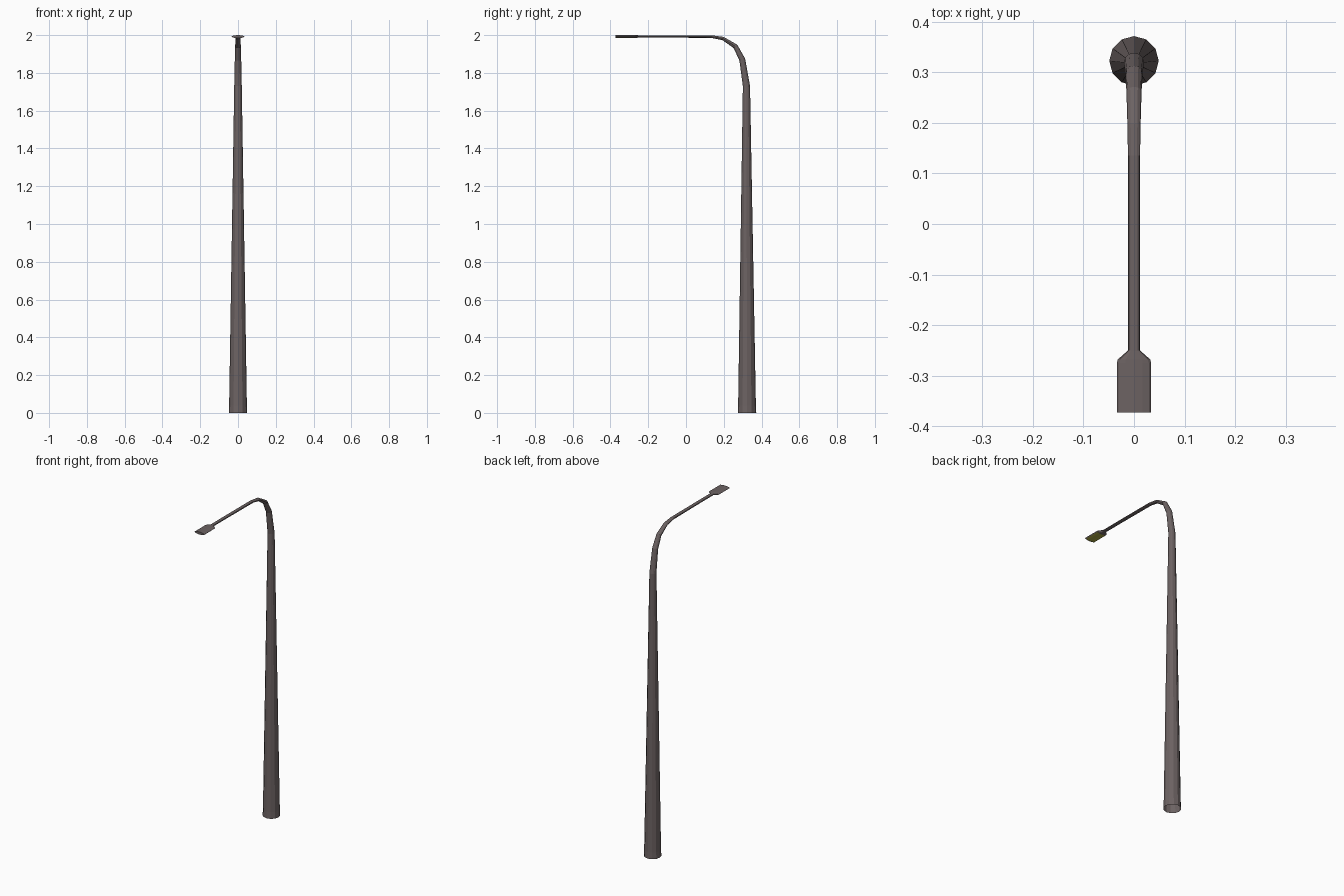
import bpy, bmesh, math
from mathutils import Vector

if "Cube" in bpy.data.objects:
    bpy.data.objects.remove(bpy.data.objects["Cube"])

SIDES = 12


def material(name, colour):
    m = bpy.data.materials.new(name)
    m.diffuse_color = (*colour, 1)
    m.use_nodes = True
    m.node_tree.nodes["Principled BSDF"].inputs["Base Color"].default_value = m.diffuse_color
    return m


steel = material("warm grey steel", (0.15, 0.123, 0.123))
glass = material("yellow lamp glass", (0.42, 0.40, 0.06))


def sweep(name, rings, cap_end=False):
    """Loft 12-sided ellipses; ring = (y, z, lean degrees, half width, half depth)."""
    bm = bmesh.new()
    loops = []
    for y, z, lean, rx, rd in rings:
        a = math.radians(lean)
        across = Vector((0, math.cos(a), math.sin(a)))
        loop = []
        for i in range(SIDES):
            t = 2 * math.pi * i / SIDES
            p = Vector((rx * math.cos(t), y, z)) + across * (rd * math.sin(t))
            loop.append(bm.verts.new(p))
        loops.append(loop)
    for a, b in zip(loops, loops[1:]):
        for i in range(SIDES):
            j = (i + 1) % SIDES
            bm.faces.new((a[i], a[j], b[j], b[i]))
    if cap_end:
        bm.faces.new(loops[-1])
    bm.normal_update()
    mesh = bpy.data.meshes.new(name)
    bm.to_mesh(mesh)
    bm.free()
    mesh.materials.append(steel)
    obj = bpy.data.objects.new(name, mesh)
    bpy.context.collection.objects.link(obj)
    return obj


# Tapered upright, open at the bottom, bending over into the thin arm
sweep("pole_and_arm", [
    (0.323, 0.00, 0, 0.049, 0.049),
    (0.323, 0.04, 0, 0.047, 0.047),
    (0.320, 1.73, 0, 0.020, 0.019),
    (0.298, 1.87, 20, 0.017, 0.016),
    (0.262, 1.94, 42, 0.015, 0.013),
    (0.196, 1.982, 68, 0.013, 0.009),
    (0.135, 1.992, 88, 0.012, 0.007),
    (-0.10, 1.993, 90, 0.012, 0.006),
    (-0.25, 1.993, 90, 0.0115, 0.006),
])

# Flat lamp head at the end of the arm
head = sweep("lamp_head", [
    (-0.250, 1.993, 90, 0.0115, 0.006),
    (-0.268, 1.992, 90, 0.032, 0.008),
    (-0.275, 1.992, 90, 0.034, 0.008),
    (-0.369, 1.992, 90, 0.034, 0.008),
    (-0.373, 1.992, 90, 0.034, 0.008),
], cap_end=True)

# Lit glass: the underside faces of the main head section
head.data.materials.append(glass)
for f in head.data.polygons:
    if f.normal.z < -0.8 and -0.36 < f.center.y < -0.272:
        f.material_index = 1
